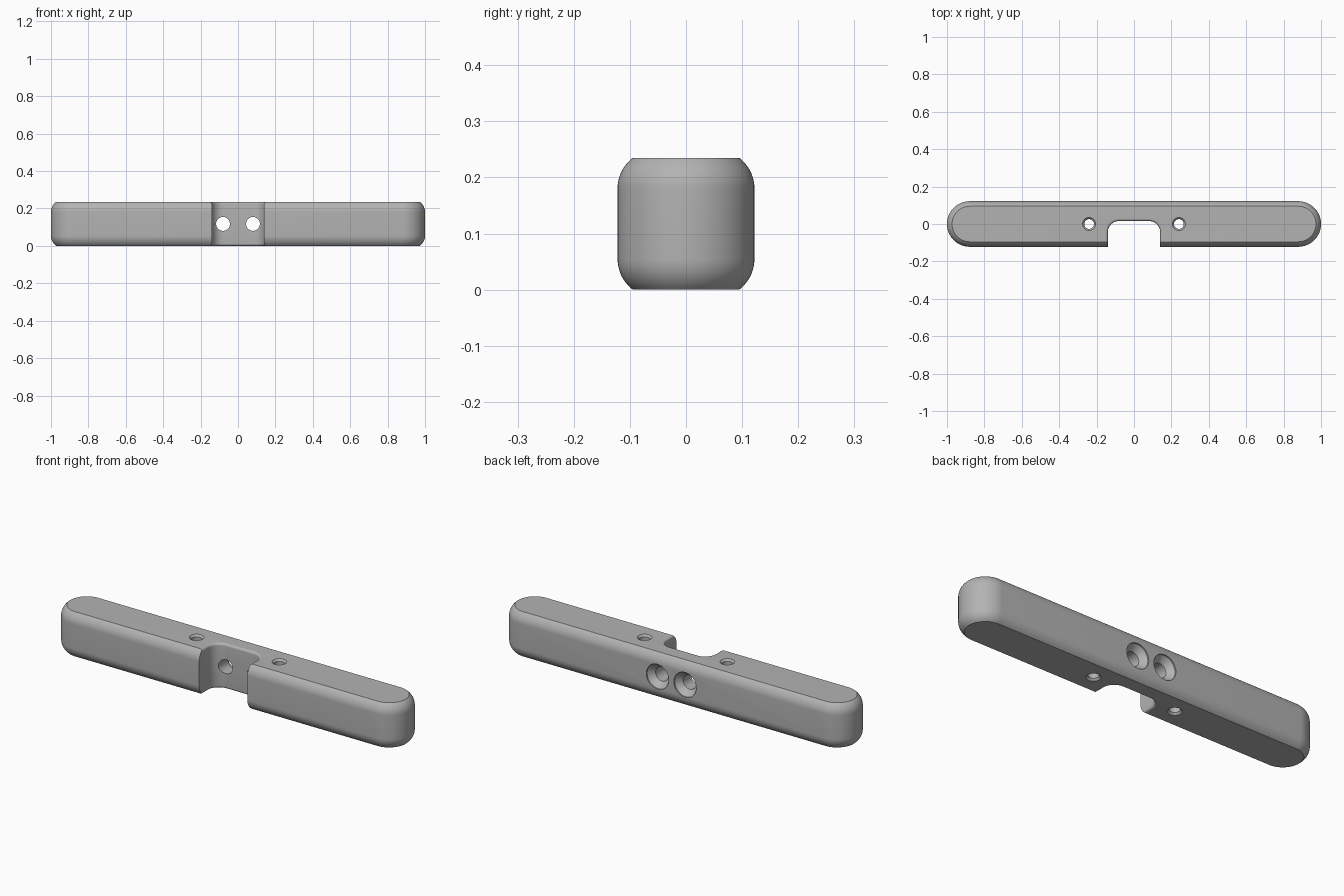
import bpy
import bmesh
from math import sin, cos, pi, sqrt
from mathutils import Matrix, Vector

cube = bpy.data.objects.get("Cube")
if cube:
    bpy.data.objects.remove(cube, do_unlink=True)

HEIGHT = 0.235
HALF_LEN, HALF_DEPTH = 1.0, 0.122

grey = bpy.data.materials.new("satin grey")
grey.use_nodes = True
colour = (0.45, 0.45, 0.45, 1)
grey.diffuse_color = colour
grey.node_tree.nodes["Principled BSDF"].inputs["Base Color"].default_value = colour


def loft(name, loops, matrix=Matrix()):
    """Skin a stack of equal-length loops and cap both ends."""
    bm = bmesh.new()
    rings = [[bm.verts.new(matrix @ Vector(p)) for p in loop] for loop in loops]
    n = len(rings[0])
    for a, b in zip(rings, rings[1:]):
        for i in range(n):
            j = (i + 1) % n
            bm.faces.new((a[i], a[j], b[j], b[i]))
    bm.faces.new(rings[0])
    bm.faces.new(rings[-1])
    bmesh.ops.recalc_face_normals(bm, faces=bm.faces)
    mesh = bpy.data.meshes.new(name)
    bm.to_mesh(mesh)
    bm.free()
    mesh.materials.append(grey)
    obj = bpy.data.objects.new(name, mesh)
    bpy.context.collection.objects.link(obj)
    return obj


def arc(cx, cy, r, start, end, steps):
    angles = [start + (end - start) * i / steps for i in range(steps + 1)]
    return [(cx + r * cos(a), cy + r * sin(a)) for a in angles]


def at_height(outline, z):
    return [(x, y, z) for x, y in outline]


def stadium(inset, z):
    r = HALF_DEPTH - inset
    c = HALF_LEN - HALF_DEPTH
    return at_height(arc(c, 0, r, -pi / 2, pi / 2, 32)
                     + arc(-c, 0, r, pi / 2, 3 * pi / 2, 32), z)


def notch(offset, z):
    w, back, r = 0.14 + offset, 0.016 + offset, 0.06 + offset
    return at_height([(-w, -0.3), (w, -0.3)]
                     + arc(w - r, back - r, r, 0, pi / 2, 12)
                     + arc(r - w, back - r, r, pi / 2, pi, 12), z)


def turned(name, profile, matrix):
    """Round cutter from (radius, distance) pairs."""
    return loft(name, [at_height(arc(0, 0, r, 0, 2 * pi * 47 / 48, 47), z)
                       for r, z in profile], matrix)


# Bar body: rounded lower and upper edges that stop at flat faces
EDGE, DROP = 0.0695, 0.055
levels = []
for i in range(9):
    d = DROP * (1 - i / 8)
    levels.append((EDGE - sqrt(EDGE ** 2 - d ** 2), DROP - d))
levels += [(inset, HEIGHT - z) for inset, z in reversed(levels)]
bar = loft("bar", [stadium(inset, z) for inset, z in levels])

# Central front notch with softened upper and lower rims
RIM = 0.012
rim = [(RIM * (1 - sin(a)), RIM * (1 - cos(a)))
       for a in [pi / 2 * i / 6 for i in range(7)]]
section = [(RIM, -0.05)] + rim
section += [(o, HEIGHT - z) for o, z in reversed(section)]
cutters = [loft("notch_cutter", [notch(o, z) for o, z in section])]

for side, label in ((1, "left"), (-1, "right")):
    # Vertical hole, chamfered at both ends
    lip = [(0.035, -0.05), (0.035, 0), (0.026, 0.01)]
    lip += [(r, HEIGHT - z) for r, z in reversed(lip)]
    cutters.append(turned(label + "_vertical_hole_cutter", lip,
                          Matrix.Translation((side * 0.24, 0, 0))))
    # Screw hole through the notch wall, countersunk from the back
    cutters.append(turned(label + "_screw_hole_cutter",
                          [(0.037, -0.06), (0.037, 0.085),
                           (0.065, 0.115), (0.065, 0.2)],
                          Matrix.Translation((side * 0.08, 0, HEIGHT / 2))
                          @ Matrix.Rotation(-pi / 2, 4, 'X')))

bpy.context.view_layer.objects.active = bar
bar.select_set(True)
for cutter in cutters:
    cutter.hide_render = True
    mod = bar.modifiers.new(cutter.name, 'BOOLEAN')
    mod.operation = 'DIFFERENCE'
    mod.solver = 'EXACT'
    mod.object = cutter
    bpy.ops.object.modifier_apply(modifier=mod.name)
for cutter in cutters:
    bpy.data.objects.remove(cutter, do_unlink=True)

bpy.ops.object.shade_smooth_by_angle(angle=pi / 6)
